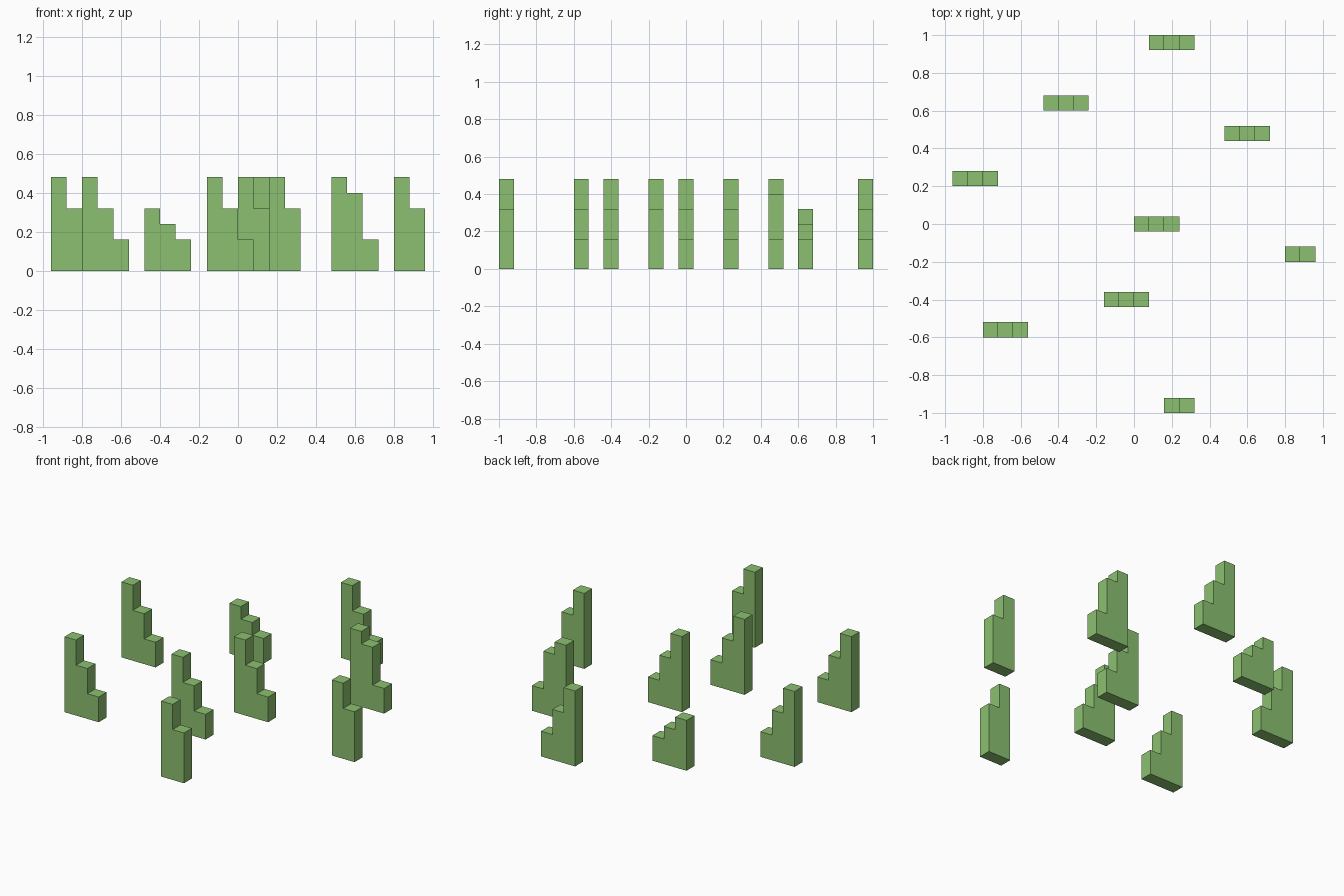
import bpy, bmesh

if "Cube" in bpy.data.objects:
    bpy.data.objects.remove(bpy.data.objects["Cube"])

U = 0.08  # width of one step and thickness of each block

green = bpy.data.materials.new("leaf_green")
green.diffuse_color = (0.26, 0.53, 0.16, 1)
green.use_nodes = True
green.node_tree.nodes["Principled BSDF"].inputs["Base Color"].default_value = green.diffuse_color


def stepped_block(name, x0, y0, heights):
    """Staircase profile in XZ, extruded one unit towards +y."""
    pts = [(0, 0)]
    for i, h in enumerate(heights):
        pts += [(i * U, h * U), ((i + 1) * U, h * U)]
    pts.append((len(heights) * U, 0))
    bm = bmesh.new()
    face = bm.faces.new([bm.verts.new((x0 + x, y0, z)) for x, z in pts])
    ext = bmesh.ops.extrude_face_region(bm, geom=[face], use_keep_orig=True)
    moved = [v for v in ext["geom"] if isinstance(v, bmesh.types.BMVert)]
    bmesh.ops.translate(bm, verts=moved, vec=(0, U, 0))
    bmesh.ops.recalc_face_normals(bm, faces=bm.faces)
    mesh = bpy.data.meshes.new(name)
    bm.to_mesh(mesh)
    bm.free()
    mesh.materials.append(green)
    bpy.context.collection.objects.link(bpy.data.objects.new(name, mesh))


# Step heights in units, left to right
TALL, SHORT, STEEP, NARROW = (6, 4, 2), (4, 3, 2), (6, 5, 2), (6, 4)

# Scattered grass tufts: left x, front y, step heights
tufts = [
    (0.08, 0.92, TALL), (-0.48, 0.60, SHORT), (0.48, 0.44, STEEP),
    (-0.96, 0.20, TALL), (0.00, -0.04, TALL), (0.80, -0.20, NARROW),
    (-0.16, -0.44, TALL), (-0.80, -0.60, TALL), (0.16, -1.00, NARROW),
]
for n, (x, y, steps) in enumerate(tufts, 1):
    stepped_block(f"grass_tuft_{n}", x, y, steps)
